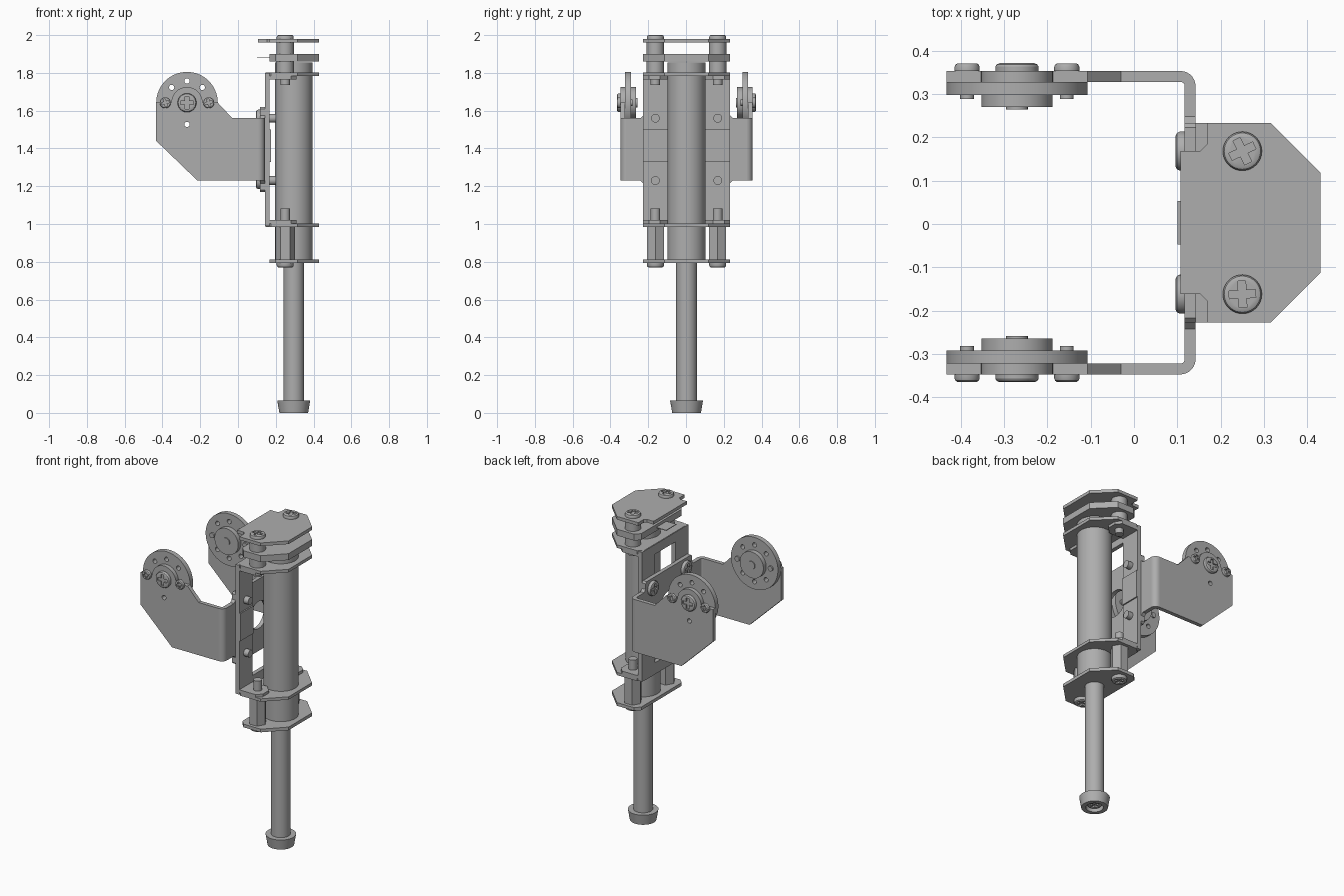
import bpy, bmesh
from math import pi, sin, cos
from mathutils import Matrix, Vector

if "Cube" in bpy.data.objects:
    bpy.data.objects.remove(bpy.data.objects["Cube"], do_unlink=True)

GREY = (0.42, 0.42, 0.42, 1)
metal = bpy.data.materials.new("plain_grey_metal")
metal.use_nodes = True
metal.diffuse_color = GREY
metal.node_tree.nodes["Principled BSDF"].inputs["Base Color"].default_value = GREY
built = []
YC = 0.003  # middle plane of the side-to-side symmetry


def place(axis, u, v, w):
    """Map profile-plane coordinates to the world for an extrusion axis."""
    return Vector({"x": (w, u, v), "y": (u, w, v), "z": (u, v, w)}[axis])


def finish(name, bm):
    bmesh.ops.remove_doubles(bm, verts=bm.verts[:], dist=1e-5)
    bmesh.ops.recalc_face_normals(bm, faces=bm.faces[:])
    mesh = bpy.data.meshes.new(name)
    bm.to_mesh(mesh)
    bm.free()
    mesh.materials.append(metal)
    ob = bpy.data.objects.new(name, mesh)
    bpy.context.collection.objects.link(ob)
    built.append(ob)
    return ob


def circle(cu, cv, r, n=24, start=0.0, sweep=2 * pi, closed=True):
    steps = n if closed else n - 1
    return [(cu + r * cos(start + sweep * i / steps), cv + r * sin(start + sweep * i / steps)) for i in range(n)]


def plate(name, outlines, lo, hi, axis="z"):
    """Flat sheet: first outline is the border, the rest are holes."""
    cu = bpy.data.curves.new(name, "CURVE")
    cu.dimensions = "2D"
    cu.fill_mode = "BOTH"
    cu.extrude = (hi - lo) / 2
    for pts in outlines:
        sp = cu.splines.new("POLY")
        sp.points.add(len(pts) - 1)
        for p, (u, v) in zip(sp.points, pts):
            p.co = (u, v, 0, 1)
        sp.use_cyclic_u = True
    tmp = bpy.data.objects.new(name, cu)
    bpy.context.collection.objects.link(tmp)
    dg = bpy.context.evaluated_depsgraph_get()
    mesh = bpy.data.meshes.new_from_object(tmp.evaluated_get(dg))
    bm = bmesh.new()
    bm.from_mesh(mesh)
    for v in bm.verts:
        v.co = place(axis, v.co.x, v.co.y, v.co.z + (lo + hi) / 2)
    bpy.data.objects.remove(tmp, do_unlink=True)
    bpy.data.curves.remove(cu)
    bpy.data.meshes.remove(mesh)
    return finish(name, bm)


def rect(u0, u1, v0, v1):
    return [(u0, v0), (u1, v0), (u1, v1), (u0, v1)]


def lathe(name, cu, cv, profile, axis="z", n=40):
    """Turned part from (radius, height) points."""
    bm = bmesh.new()
    rings = [[bm.verts.new(place(axis, u, v, h)) for u, v in circle(cu, cv, r, n)] for r, h in profile]
    for a, b in zip(rings, rings[1:]):
        for i in range(n):
            bm.faces.new((a[i], a[(i + 1) % n], b[(i + 1) % n], b[i]))
    bm.faces.new(rings[0])
    bm.faces.new(rings[-1])
    return finish(name, bm)


def rod(name, cu, cv, r, lo, hi, axis="z", n=40):
    return lathe(name, cu, cv, [(r, lo), (r, hi)], axis, n)


def screw(name, cu, cv, r, base, top, axis="z", turn=0.0):
    """Rounded head with a cross recess in its top."""
    h = top - base
    head = lathe(name, cu, cv, [(r, base), (r, base + h * .55), (r * .93, base + h * .85), (r * .8, top)], axis)
    a, b = r * .2, r * .68
    cross = []
    for k in range(4):
        t = turn + k * pi / 2
        for u, v in ((b, -a), (b, a), (a, a)):
            cross.append((cu + u * cos(t) - v * sin(t), cv + u * sin(t) + v * cos(t)))
    ends = sorted((top - h * .5, top + h * .5))
    cutter = plate("cross_cutter", [cross], ends[0], ends[1], axis)
    mod = head.modifiers.new("recess", "BOOLEAN")
    mod.object = cutter
    mod.solver = "EXACT"
    dg = bpy.context.evaluated_depsgraph_get()
    head.data = bpy.data.meshes.new_from_object(head.evaluated_get(dg))
    head.modifiers.clear()
    built.remove(cutter)
    bpy.data.objects.remove(cutter, do_unlink=True)


# Sliding column and foot
CX = 0.295
rod("outer_tube", CX, YC, 0.1, 0.8, 1.855, n=48)
rod("inner_rod", CX, YC, 0.055, 0.06, 0.82)
lathe("foot", CX, YC, [(.05, .03), (.05, 0), (.076, 0), (.087, .065), (.05, .065)])
screw("foot_screw", CX, YC, 0.042, 0.035, 0.012)


# Horizontal clamp plates
def clamp_outline(back, tongue=None):
    half = [(0.43, 0.116), (0.316, 0.23), (back, 0.23)]
    if tongue:
        half += [(back, 0.18), (back - .015, 0.165), (tongue, 0.165)]
    else:
        half[2:] = [(back + .03, 0.23), (back, 0.2)]
    return [(x, YC + y) for x, y in half] + [(x, YC - y) for x, y in reversed(half)]


plate("bottom_plate", [clamp_outline(0.168)], 0.793, 0.813)
plate("lower_plate", [clamp_outline(0.145)], 0.985, 1.003)
plate("upper_plate", [clamp_outline(0.145)], 1.783, 1.802)
plate("thick_plate", [clamp_outline(0.168)], 1.86, 1.9)
plate("thin_shim", [rect(0.1, 0.3, YC - .05, YC + .05)], 1.878, 1.882)
plate("top_plate", [clamp_outline(0.168, 0.107)], 1.96, 1.98)

# Rail behind the tube, with a tall central window
mid = YC
bolts = [(mid + s * .165, z) for s in (1, -1) for z in (1.23, 1.56)]
rail_holes = [circle(u, v, .022, 16) for u, v in bolts]
plate("rail", [rect(mid - .23, mid + .23, .99, 1.8), rect(mid - .1, mid + .1, 1.06, 1.74)] + rail_holes,
      0.142, 0.168, "x")

# Bent bracket: spine, with the two arms added below
wide = [(.23, 1.18), (.22, 1.17)]
side = [(.22, 1.17), (.23, 1.18), (.23, 1.215), (.245, 1.23), (.32, 1.23),
        (.32, 1.56), (.245, 1.56), (.23, 1.575), (.23, 1.61), (.22, 1.62)]
spine = [(mid + y, z) for y, z in side] + [(mid - y, z) for y, z in reversed(side)]
plate("bracket_spine", [spine, circle(mid, 1.395, .085, 32)], 0.117, 0.142, "x")

HX, HZ = -0.27, 1.642
for s, tag in ((1, "back"), (-1, "front")):
    def span(a, b):
        return sorted((YC + s * a, YC + s * b))

    y = YC + s * .165
    # Standoffs, spacers and screws of the column
    rod("standoff_" + tag, .25, y, .052, .813, .985, n=6)
    rod("standoff_bolt_" + tag, .25, y, .025, 1.0, 1.083, n=24)
    screw("bottom_screw_" + tag, .25, y, .045, .793, .77)
    rod("lower_spacer_" + tag, .25, y, .046, 1.8, 1.86)
    rod("upper_spacer_" + tag, .25, y, .046, 1.9, 1.96)
    screw("top_screw_" + tag, .25, y, .045, 1.98, 2.0, turn=.45 if s > 0 else .05)
    rod("top_bolt_end_" + tag, .25, y, .025, 1.735, 1.783, n=24)

    # Rail flanges folded along the plates, and a raised clip
    a, b = span(.1, .23)
    out, inn = (b, a) if s > 0 else (a, b)
    flange = [(.142, inn), (.27, inn), (.31, inn + s * .04), (.31, out - s * .03), (.28, out), (.142, out)]
    plate("upper_flange_" + tag, [flange], 1.766, 1.783)
    plate("lower_flange_" + tag, [flange], 1.003, 1.02)
    plate("rail_clip_" + tag, [rect(a, b, 1.327, 1.5)], .166, .176, "x")
    for z in (1.23, 1.56):
        screw("bracket_screw_" + tag, y, z, .045, .117, .096, "x")
        rod("bracket_bolt_" + tag, y, z, .023, .12, .2, "x", 24)

    # Rounded fold from spine to arm
    bend = circle(.107, .315, .035, 8, 0, pi / 2, False) + circle(.107, .315, .01, 8, pi / 2, -pi / 2, False)
    plate("bracket_bend_" + tag, [[(x, YC + s * v) for x, v in bend]], 1.23, 1.56)

    # Arm plate with a half-round top around the pivot
    arm = [(-.433, HZ), (-.433, 1.44), (-.215, 1.23), (.108, 1.23), (.108, 1.56), (-.03, 1.56), (-.107, HZ)]
    arm += circle(HX, HZ, .083, 20, 0, pi, False)
    low_hole = circle(HX, HZ - .115, .014, 16)
    lo, hi = span(.325, .35)
    plate("arm_" + tag, [arm, low_hole], lo, hi, "y")

    # Pivot disc with a ring of holes
    holes = [circle(HX + .115 * cos(k * pi / 4), HZ + .115 * sin(k * pi / 4), .014, 16) for k in range(8)]
    lo, hi = span(.295, .325)
    plate("pivot_disc_" + tag, [circle(HX, HZ, .163, 64)] + holes, lo, hi, "y")
    rod("pivot_hub_" + tag, HX, HZ, .082, YC + s * .295, YC + s * .267, "y", 48)
    rod("pivot_tip_" + tag, HX, HZ, .025, YC + s * .267, YC + s * .261, "y", 24)
    screw("pivot_screw_" + tag, HX, HZ, .05, YC + s * .35, YC + s * .368, "y")
    for d in (-.115, .115):
        screw("arm_screw_" + tag, HX + d, HZ, .029, YC + s * .35, YC + s * .367, "y", .3)
        rod("arm_bolt_end_" + tag, HX + d, HZ, .016, YC + s * .32, YC + s * .285, "y", 20)

# Smooth the round parts and keep their edges crisp
bpy.ops.object.select_all(action="DESELECT")
for ob in built:
    ob.select_set(True)
bpy.context.view_layer.objects.active = built[0]
bpy.ops.object.shade_smooth_by_angle(angle=pi / 6)
